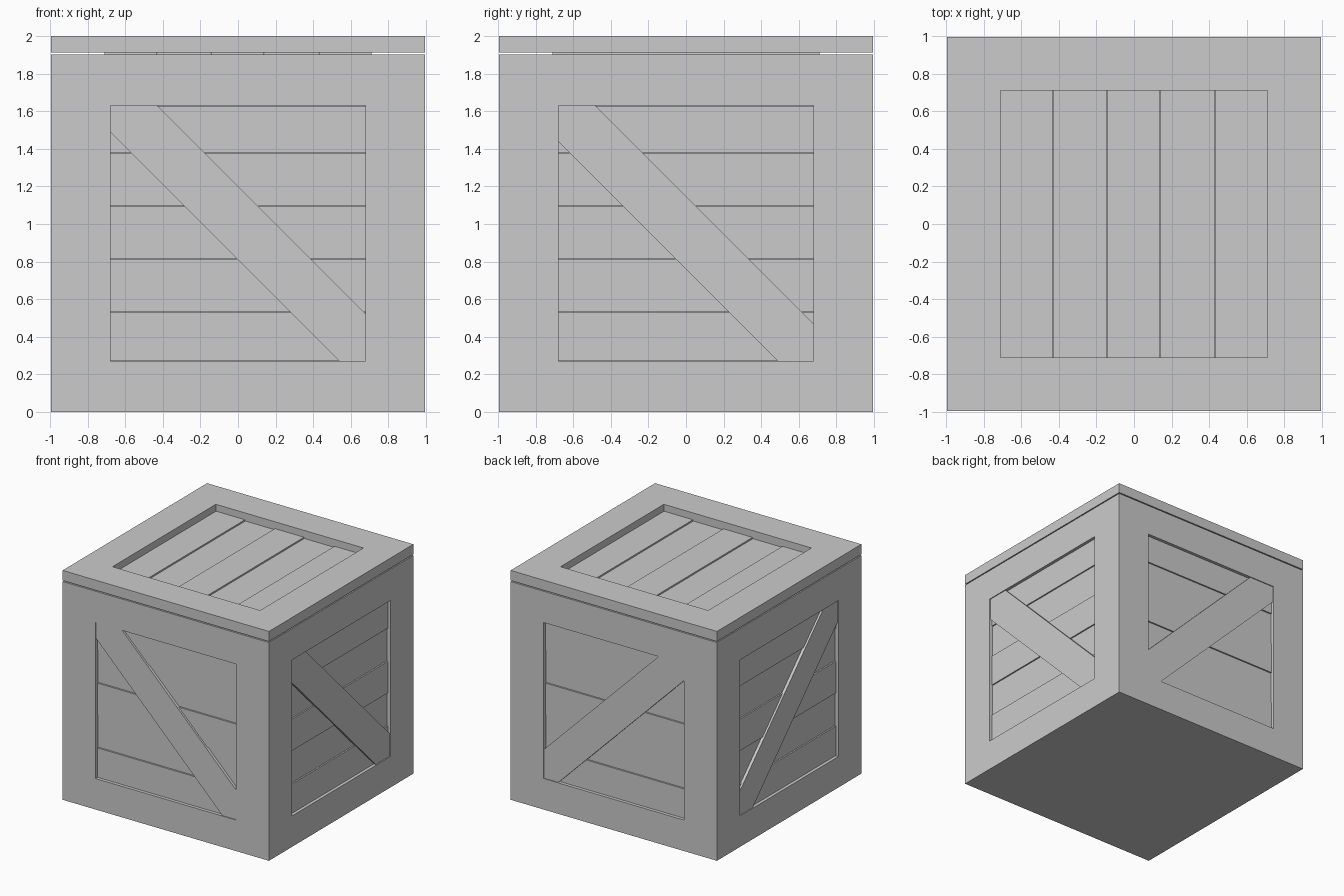
import bpy, bmesh
from mathutils import Vector

if "Cube" in bpy.data.objects:
    bpy.data.objects.remove(bpy.data.objects["Cube"])

H = 0.995                      # half width of the crate
WIN, Z0, Z1 = 0.678, 0.27, 1.63  # side window half width, bottom, top
LID = 0.712                    # lid window half width


def finish(name, bm, mirror=None):
    bmesh.ops.recalc_face_normals(bm, faces=bm.faces)
    mesh = bpy.data.meshes.new(name)
    bm.to_mesh(mesh)
    bm.free()
    obj = bpy.data.objects.new(name, mesh)
    bpy.context.collection.objects.link(obj)
    if mirror is not None:
        mod = obj.modifiers.new("opposite_side", 'MIRROR')
        mod.use_axis = [i == mirror for i in range(3)]
        mod.use_mirror_merge = False
    return obj


def prism(bm, pts, d0, d1, place):
    """Flat outline pts (u, v) given thickness from depth d0 to d1."""
    a = [bm.verts.new(place(u, v, d0)) for u, v in pts]
    b = [bm.verts.new(place(u, v, d1)) for u, v in pts]
    bm.faces.new(a)
    bm.faces.new(b[::-1])
    for i in range(len(pts)):
        j = (i + 1) % len(pts)
        bm.faces.new((a[i], b[i], b[j], a[j]))


def recessed_box(name, z0, z1, pick, depth, low, high):
    """Box whose picked faces have a sunken window bounded by low/high."""
    bm = bmesh.new()
    bmesh.ops.create_cube(bm, size=2)
    for v in bm.verts:
        v.co = (v.co.x * H, v.co.y * H, z0 if v.co.z < 0 else z1)
    bm.normal_update()
    for f in [f for f in bm.faces if pick(f.normal)]:
        n, mid = f.normal.copy(), f.calc_center_median()
        bmesh.ops.inset_individual(bm, faces=[f], thickness=min(0.2, (z1 - z0)))
        for v in f.verts:
            for i in range(3):
                if abs(n[i]) < 0.5:
                    v.co[i] = low[i] if v.co[i] < mid[i] else high[i]
        inner = bmesh.ops.extrude_discrete_faces(bm, faces=[f])["faces"][0]
        for v in inner.verts:
            v.co -= n * depth
    return finish(name, bm)


def planks(name, half, seams, d_high, d_low, d_back, place, mirror=None):
    """Row of boards, alternately standing a little proud."""
    bm = bmesh.new()
    g = 0.002
    for i, (a, b) in enumerate(zip(seams, seams[1:])):
        pts = [(-half, a + g), (half, a + g), (half, b - g), (-half, b - g)]
        prism(bm, pts, d_low if i % 2 else d_high, d_back, place)
    finish(name, bm, mirror)


def brace(name, lo, hi, place, mirror):
    """Diagonal board between lines u+v=lo and u+v=hi, trimmed to the window."""
    bm = bmesh.new()
    pts = [(-WIN, lo + WIN), (-WIN, Z1), (hi - Z1, Z1),
           (WIN, hi - WIN), (WIN, Z0), (lo - Z0, Z0)]
    prism(bm, pts, 0.008, 0.045, place)
    finish(name, bm, mirror)


def front(u, v, d):
    return Vector((u, -H + d, v))


def right(u, v, d):
    return Vector((H - d, u, v))


def top(u, v, d):
    return Vector((v, u, 2 - d))


# Body and lid frames
recessed_box("crate_body", 0, 1.903, lambda n: abs(n.z) < 0.5, 0.045,
             (-WIN, -WIN, Z0), (WIN, WIN, Z1))
recessed_box("lid_frame", 1.912, 2.0, lambda n: n.z > 0.5, 0.08,
             (-LID, -LID, 0), (LID, LID, 0))

# Side boards, each pair mirrored to the opposite side
side_seams = [Z0, 0.53, 0.815, 1.095, 1.38, Z1]
planks("front_back_planks", WIN, side_seams, 0.025, 0.033, 0.045, front, 1)
planks("left_right_planks", WIN, side_seams, 0.025, 0.033, 0.045, right, 0)

# Diagonal braces
brace("front_back_brace", 0.81, 1.20, front, 1)
brace("left_right_brace", 0.76, 1.148, right, 0)

# Lid boards, reaching just below the lid frame
planks("lid_planks", LID, [-LID, -0.43, -0.145, 0.14, 0.43, LID],
       0.06, 0.07, 0.097, top)
